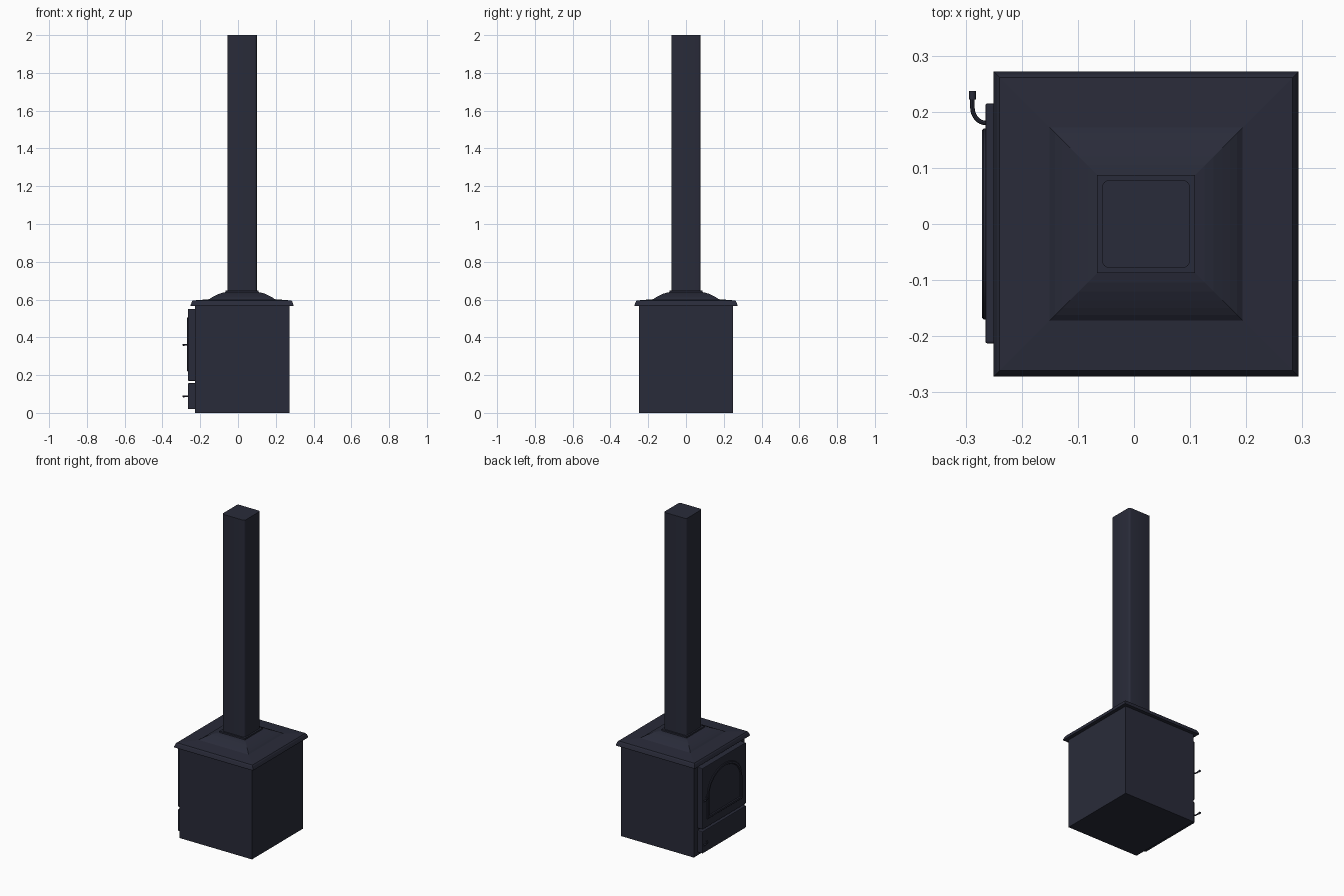
import bpy, bmesh, math

if "Cube" in bpy.data.objects:
    bpy.data.objects.remove(bpy.data.objects["Cube"])

CX = 0.0215  # stove body centre in x

iron = bpy.data.materials.new("dark_iron")
iron.diffuse_color = (0.022, 0.024, 0.041, 1)
iron.use_nodes = True
iron.node_tree.nodes["Principled BSDF"].inputs["Base Color"].default_value = iron.diffuse_color


def finish(name, bm):
    bmesh.ops.recalc_face_normals(bm, faces=bm.faces)
    me = bpy.data.meshes.new(name)
    bm.to_mesh(me)
    bm.free()
    ob = bpy.data.objects.new(name, me)
    me.materials.append(iron)
    bpy.context.collection.objects.link(ob)
    return ob


def loft(name, rings):
    """Skin closed rings of equal length and cap both ends."""
    bm = bmesh.new()
    loops = [[bm.verts.new(p) for p in r] for r in rings]
    n = len(loops[0])
    for a, b in zip(loops, loops[1:]):
        for i in range(n):
            j = (i + 1) % n
            bm.faces.new((a[i], a[j], b[j], b[i]))
    bm.faces.new(loops[0])
    bm.faces.new(loops[-1])
    return finish(name, bm)


def square(h, z):
    return [(CX + sx * h, sy * h, z) for sx, sy in ((-1, -1), (1, -1), (1, 1), (-1, 1))]


def square_loft(name, profile):
    return loft(name, [square(h, z) for h, z in profile])


def box(name, lo, hi, bevel=0.0):
    bm = bmesh.new()
    bmesh.ops.create_cube(bm, size=1)
    for v in bm.verts:
        v.co = [(a + b) / 2 + c * (b - a) for a, b, c in zip(lo, hi, v.co)]
    ob = finish(name, bm)
    if bevel:
        m = ob.modifiers.new("bevel", "BEVEL")
        m.width, m.segments = bevel, 2
    return ob


def smooth(ob):
    bpy.ops.object.select_all(action="DESELECT")
    ob.select_set(True)
    bpy.context.view_layer.objects.active = ob
    bpy.ops.object.shade_smooth_by_angle(angle=math.radians(35))


# firebox
square_loft("firebox", [(0.25, 0), (0.25, 0.575)])

# overhanging top plate with chamfered rim
square_loft("top_plate", [(0.262, 0.567), (0.272, 0.567), (0.272, 0.572), (0.266, 0.588),
                          (0.261, 0.595), (0.172, 0.602)])

# domed hood and flue collar
square_loft("hood", [(0.172, 0.598), (0.172, 0.602), (0.162, 0.610), (0.150, 0.617), (0.136, 0.624),
                     (0.120, 0.631), (0.104, 0.636), (0.0875, 0.639)])
square_loft("flue_collar", [(0.0875, 0.635), (0.0875, 0.648)])

# flue pipe with rounded vertical corners
def rounded_square(h, r, z, seg=4):
    pts = []
    for k, (sx, sy) in enumerate(((1, 1), (-1, 1), (-1, -1), (1, -1))):
        for i in range(seg + 1):
            a = math.pi / 2 * (k + i / seg)
            pts.append((CX + sx * (h - r) + r * math.cos(a), sy * (h - r) + r * math.sin(a), z))
    return pts


smooth(loft("flue_pipe", [rounded_square(0.078, 0.012, z) for z in (0.64, 2.0)]))

# door and ash drawer on the -x side
box("door", (-0.265, -0.213, 0.170), (-0.22, 0.215, 0.551), 0.004)
box("ash_drawer", (-0.265, -0.213, 0.020), (-0.22, 0.215, 0.157), 0.004)


# arched window frame with recessed pane
def arch(inset, x, seg=20):
    w, z0, spring, rise = 0.17 - inset, 0.22 + inset, 0.365, 0.14 - inset
    pts = [(x, w, z0), (x, -w, z0)]
    for i in range(seg + 1):
        a = math.pi * i / seg
        pts.append((x, -w * math.cos(a), spring + rise * math.sin(a)))
    return pts


smooth(loft("window_frame", [arch(i, x) for i, x in (
    (0, -0.26), (0, -0.268), (0.003, -0.271), (0.014, -0.271), (0.018, -0.266))]))

# hooked handles on door and drawer
for name, z in (("door", 0.36), ("drawer", 0.087)):
    cu = bpy.data.curves.new(name + "_handle", "CURVE")
    cu.dimensions = "3D"
    cu.bevel_depth, cu.bevel_resolution, cu.use_fill_caps = 0.004, 2, True
    sp = cu.splines.new("POLY")
    path = [(-0.255, 0.180), (-0.264, 0.180)]
    for i in range(1, 9):
        a = math.pi / 2 * i / 8
        path.append((-0.264 - 0.024 * math.sin(a), 0.208 - 0.028 * math.cos(a)))
    path.append((-0.288, 0.225))
    sp.points.add(len(path) - 1)
    for p, (x, y) in zip(sp.points, path):
        p.co = (x, y, z, 1)
    ob = bpy.data.objects.new(name + "_handle", cu)
    cu.materials.append(iron)
    bpy.context.collection.objects.link(ob)
    bpy.ops.object.select_all(action="DESELECT")
    ob.select_set(True)
    bpy.context.view_layer.objects.active = ob
    bpy.ops.object.convert(target="MESH")
    smooth(bpy.context.view_layer.objects.active)
    # knob at the tip
    smooth(loft(name + "_knob", [[(-0.288 + 0.006 * math.cos(t * math.pi / 8), y,
                                   z + 0.006 * math.sin(t * math.pi / 8)) for t in range(16)]
                                 for y in (0.222, 0.237)]))
